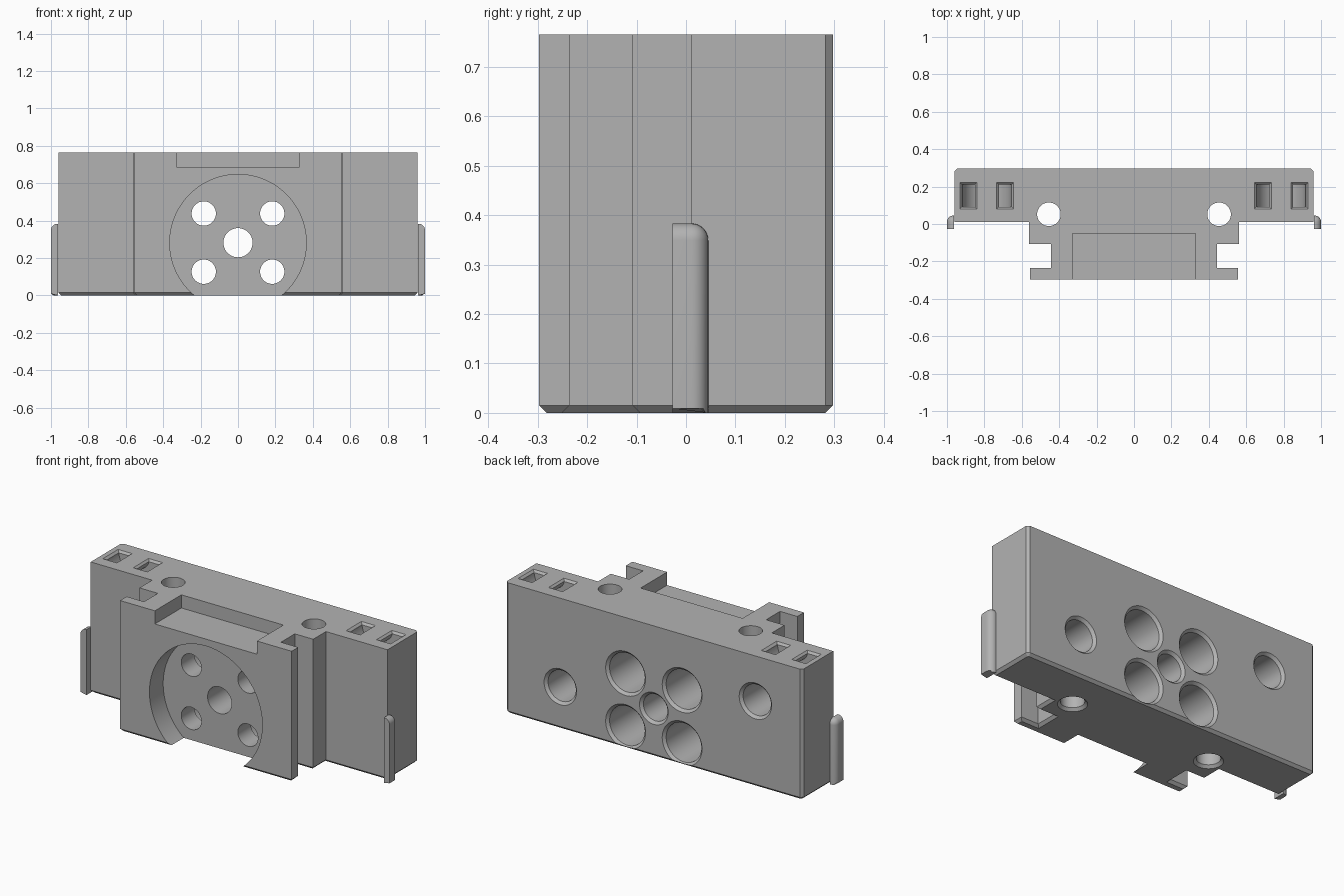
import bpy, bmesh, math
from mathutils import Matrix, Vector

if "Cube" in bpy.data.objects:
    bpy.data.objects.remove(bpy.data.objects["Cube"])

H = 0.765    # overall height
BACK = 0.297
CH = 0.015   # chamfer width

grey = bpy.data.materials.new("matte grey")
grey.use_nodes = True
grey.diffuse_color = (0.45, 0.45, 0.45, 1)
grey.node_tree.nodes["Principled BSDF"].inputs["Base Color"].default_value = grey.diffuse_color


def finish(name, bm):
    bmesh.ops.recalc_face_normals(bm, faces=bm.faces)
    mesh = bpy.data.meshes.new(name)
    bm.to_mesh(mesh)
    bm.free()
    mesh.materials.append(grey)
    obj = bpy.data.objects.new(name, mesh)
    bpy.context.collection.objects.link(obj)
    return obj


def extrude(bm, points, offset):
    """Solid made by pushing a closed outline along a vector."""
    face = bm.faces.new([bm.verts.new(p) for p in points])
    ext = bmesh.ops.extrude_face_region(bm, geom=[face])
    verts = [g for g in ext["geom"] if isinstance(g, bmesh.types.BMVert)]
    bmesh.ops.translate(bm, verts=verts, vec=offset)


def box(bm, lo, hi):
    (x0, y0, z0), (x1, y1, z1) = lo, hi
    extrude(bm, [(x0, y0, z0), (x1, y0, z0), (x1, y1, z0), (x0, y1, z0)], (0, 0, z1 - z0))


def turned(name, profile, matrix, segments=48):
    """Round cutter from (distance, radius) pairs along its axis."""
    bm = bmesh.new()
    rings = []
    for d, r in profile:
        rings.append([bm.verts.new((r * math.cos(a), r * math.sin(a), d))
                      for a in (2 * math.pi * i / segments for i in range(segments))])
    for a, b in zip(rings, rings[1:]):
        for i in range(segments):
            j = (i + 1) % segments
            bm.faces.new((a[i], a[j], b[j], b[i]))
    bm.faces.new(rings[0])
    bm.faces.new(rings[-1])
    bm.transform(matrix)
    return finish(name, bm)


def cut(target, cutter):
    cutter.hide_render = True
    mod = target.modifiers.new("cut", "BOOLEAN")
    mod.operation = "DIFFERENCE"
    mod.solver = "EXACT"
    mod.object = cutter
    bpy.context.view_layer.objects.active = target
    bpy.ops.object.modifier_apply(modifier=mod.name)
    bpy.data.objects.remove(cutter)


def smooth(obj):
    bpy.ops.object.select_all(action="DESELECT")
    obj.select_set(True)
    bpy.context.view_layer.objects.active = obj
    bpy.ops.object.shade_smooth_by_angle(angle=math.radians(30))


# Body: T-slotted outline with chamfered base and back corners
half = [(0.555, -0.297), (0.555, -0.236), (0.443, -0.236), (0.443, -0.108), (0.562, -0.108),
        (0.562, 0.01), (0.96, 0.01), (0.96, BACK - CH), (0.96 - CH, BACK)]
outline = half + [(-x, y) for x, y in reversed(half)]
bm = bmesh.new()
extrude(bm, [(x, y, 0) for x, y in outline], (0, 0, H))
base = [e for e in bm.edges if all(v.co.z < 0.001 for v in e.verts)]
bmesh.ops.bevel(bm, geom=base, offset=CH, offset_type="OFFSET", segments=1, affect="EDGES")
body = finish("body", bm)

# Top notch and round front recess
bm = bmesh.new()
box(bm, (-0.33, -0.4, 0.688), (0.33, -0.052, 0.9))
cut(body, finish("top_notch_cutter", bm))
ALONG_Y = Matrix.Rotation(math.radians(-90), 4, "X")


def at(x, z):
    return Matrix.Translation((x, 0, z)) @ ALONG_Y


cut(body, turned("recess_cutter", [(-0.4, 0.365), (-0.17, 0.365)], at(0, 0.282), 128))


def rim(r):
    """Chamfered mouth on the back face."""
    return [(BACK - CH, r), (BACK + CH, r + 2 * CH)]


# Centre hole and four counterbored holes, front to back
cut(body, turned("centre_cutter", [(-0.4, 0.078)] + rim(0.078), at(0, 0.282)))
for x in (-0.183, 0.183):
    for z in (0.127, 0.438):
        steps = [(-0.4, 0.065), (-0.05, 0.065), (-0.05, 0.114)]
        cut(body, turned("bolt_cutter", steps + rim(0.114), at(x, z)))

# Blind back holes, staggered in height
for x, z in ((0.605, 0.247), (-0.657, 0.502)):
    cut(body, turned("blind_cutter", [(0.06, 0.09)] + rim(0.09), at(x, z)))

# Vertical rod holes with chamfered lower mouths
for s in (-1, 1):
    profile = [(-CH, 0.063 + 2 * CH), (CH, 0.063), (H + 0.1, 0.063)]
    cut(body, turned("rod_cutter", profile, Matrix.Translation((s * 0.455, 0.052, 0))))

# Curved tie tunnels, each joining a pair of top pockets
for s in (-1, 1):
    cx = s * 0.787
    bm = bmesh.new()
    arc = [math.pi * i / 24 for i in range(25)]
    ring = [(0.132 * math.cos(a), -0.132 * math.sin(a)) for a in arc]
    ring += [(-0.132, 0.05), (-0.065, 0.05)]
    ring += [(0.065 * math.cos(a), -0.065 * math.sin(a)) for a in reversed(arc)]
    ring += [(0.065, 0.05), (0.132, 0.05)]
    extrude(bm, [(cx + x, 0.092, H + z) for x, z in ring], (0, 0.118, 0))
    cut(body, finish("tunnel_cutter", bm))
    # Chamfered pocket mouths
    for off in (-0.0985, 0.0985):
        bm = bmesh.new()
        bmesh.ops.create_cube(bm, size=1)
        for v in bm.verts:
            grow = 0.024 if v.co.z > 0 else 0
            v.co = Vector((cx + off + v.co.x * 2 * (0.0335 + grow),
                           0.151 + v.co.y * 2 * (0.059 + grow),
                           H + v.co.z * 0.024))
        cut(body, finish("mouth_cutter", bm))
smooth(body)

# Side lips with rounded outer, rear and top edges
for s, name in ((1, "left_lip"), (-1, "right_lip")):
    bm = bmesh.new()
    box(bm, (0.962, -0.027, 0), (1.0, 0.045, 0.383))
    bm.edges.ensure_lookup_table()

    def on(e, *tests):
        return all(sum(t(v.co) for t in tests) >= 2 for v in e.verts)

    outer, rear, top = (lambda c: c.x > 0.99), (lambda c: c.y > 0.04), (lambda c: c.z > 0.3)
    round_edges = [e for e in bm.edges if any(
        all(a(v.co) and b(v.co) for v in e.verts)
        for a, b in ((outer, rear), (outer, top), (rear, top)))]
    bmesh.ops.bevel(bm, geom=round_edges, offset=0.034, offset_type="OFFSET",
                    segments=8, profile=0.5, affect="EDGES", clamp_overlap=True)
    # Chamfer the foot
    for v in bm.verts:
        if v.co.z < 0.001 and v.co.x > 0.99:
            v.co.z = CH * 0.6
    bm.transform(Matrix.Diagonal((s, 1, 1, 1)))
    smooth(finish(name, bm))
